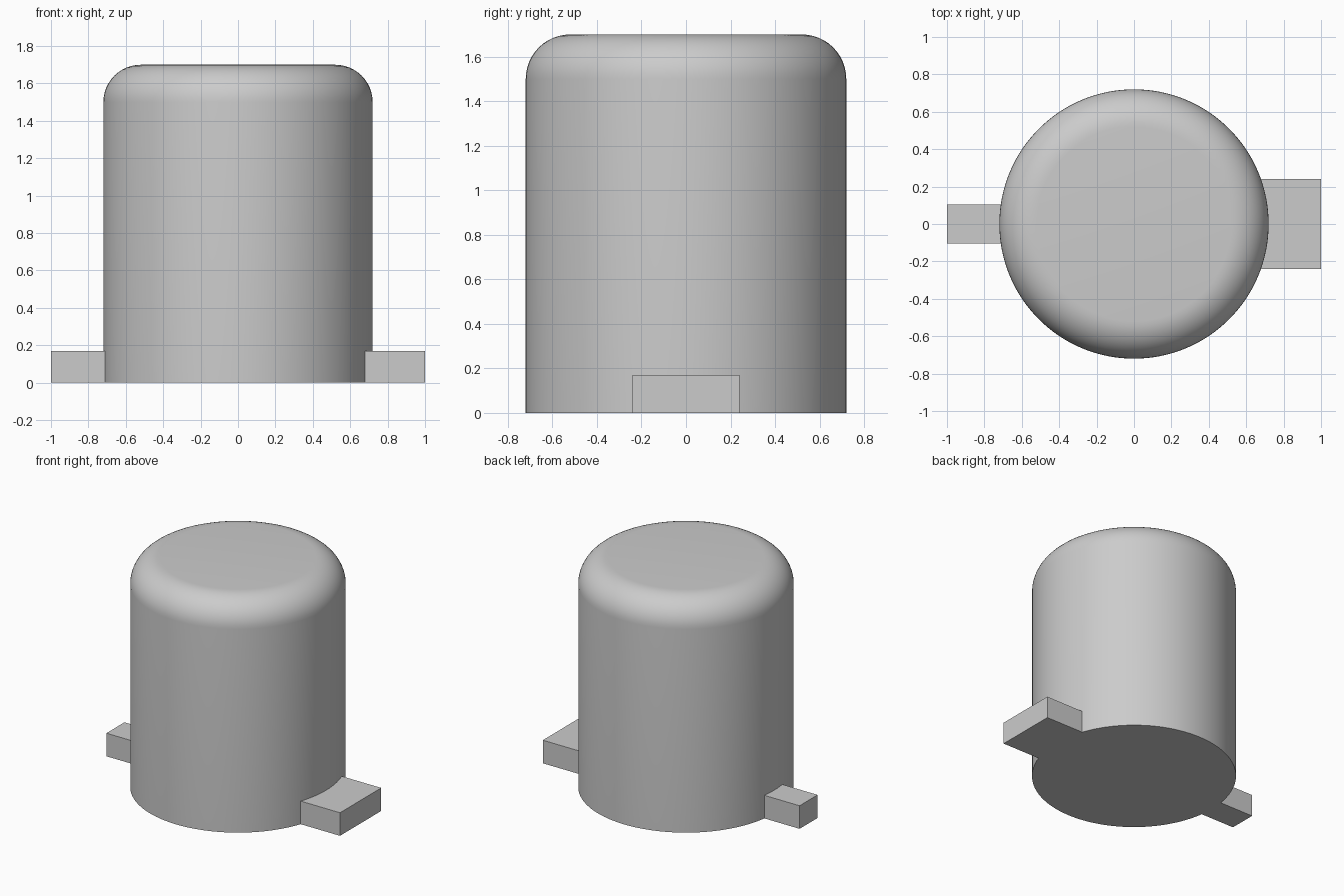
import bpy, bmesh
from math import asin, cos, sin, pi

RADIUS, HEIGHT, FILLET = 0.72, 1.70, 0.2
TAB_HEIGHT, REACH = 0.17, 1.0

if "Cube" in bpy.data.objects:
    bpy.data.objects.remove(bpy.data.objects["Cube"], do_unlink=True)

grey = bpy.data.materials.new("plain grey")
grey.use_nodes = True
colour = (0.6, 0.6, 0.6, 1)
grey.diffuse_color = colour
grey.node_tree.nodes["Principled BSDF"].inputs["Base Color"].default_value = colour


def finish(bm, name):
    bmesh.ops.recalc_face_normals(bm, faces=bm.faces)
    mesh = bpy.data.meshes.new(name)
    bm.to_mesh(mesh)
    bm.free()
    mesh.materials.append(grey)
    obj = bpy.data.objects.new(name, mesh)
    bpy.context.collection.objects.link(obj)
    bpy.ops.object.select_all(action="DESELECT")
    obj.select_set(True)
    bpy.context.view_layer.objects.active = obj
    bpy.ops.object.shade_smooth_by_angle(angle=pi / 6)
    return obj


def body():
    # Lathed half section: flat base, straight wall, quarter-round shoulder, flat top
    bm = bmesh.new()
    steps = 12
    section = [(0, 0), (RADIUS, 0)]
    for i in range(steps + 1):
        a = i / steps * pi / 2
        section.append((RADIUS - FILLET + FILLET * cos(a),
                        HEIGHT - FILLET + FILLET * sin(a)))
    section.append((0, HEIGHT))
    verts = [bm.verts.new((x, 0, z)) for x, z in section]
    edges = [bm.edges.new(pair) for pair in zip(verts, verts[1:])]
    bmesh.ops.spin(bm, geom=verts + edges, cent=(0, 0, 0), axis=(0, 0, 1),
                   angle=2 * pi, steps=128, use_duplicate=False)
    bmesh.ops.remove_doubles(bm, verts=bm.verts, dist=0.0001)
    finish(bm, "body")


def tab(name, side, half_width):
    # Flat outline whose inner edge follows the round wall, extruded upwards
    bm = bmesh.new()
    seat = RADIUS - 0.002
    spread = asin(half_width / seat)
    angles = [spread * (i / 6 - 1) for i in range(13)]
    outline = [(seat * cos(a), seat * sin(a)) for a in angles]
    outline += [(REACH, half_width), (REACH, -half_width)]
    base = bm.faces.new([bm.verts.new((side * x, y, 0)) for x, y in outline])
    top = bmesh.ops.extrude_face_region(bm, geom=[base], use_keep_orig=True)["geom"]
    bmesh.ops.translate(bm, vec=(0, 0, TAB_HEIGHT),
                        verts=[v for v in top if isinstance(v, bmesh.types.BMVert)])
    finish(bm, name)


body()
tab("wide_left_tab", 1, 0.24)
tab("narrow_right_tab", -1, 0.105)
